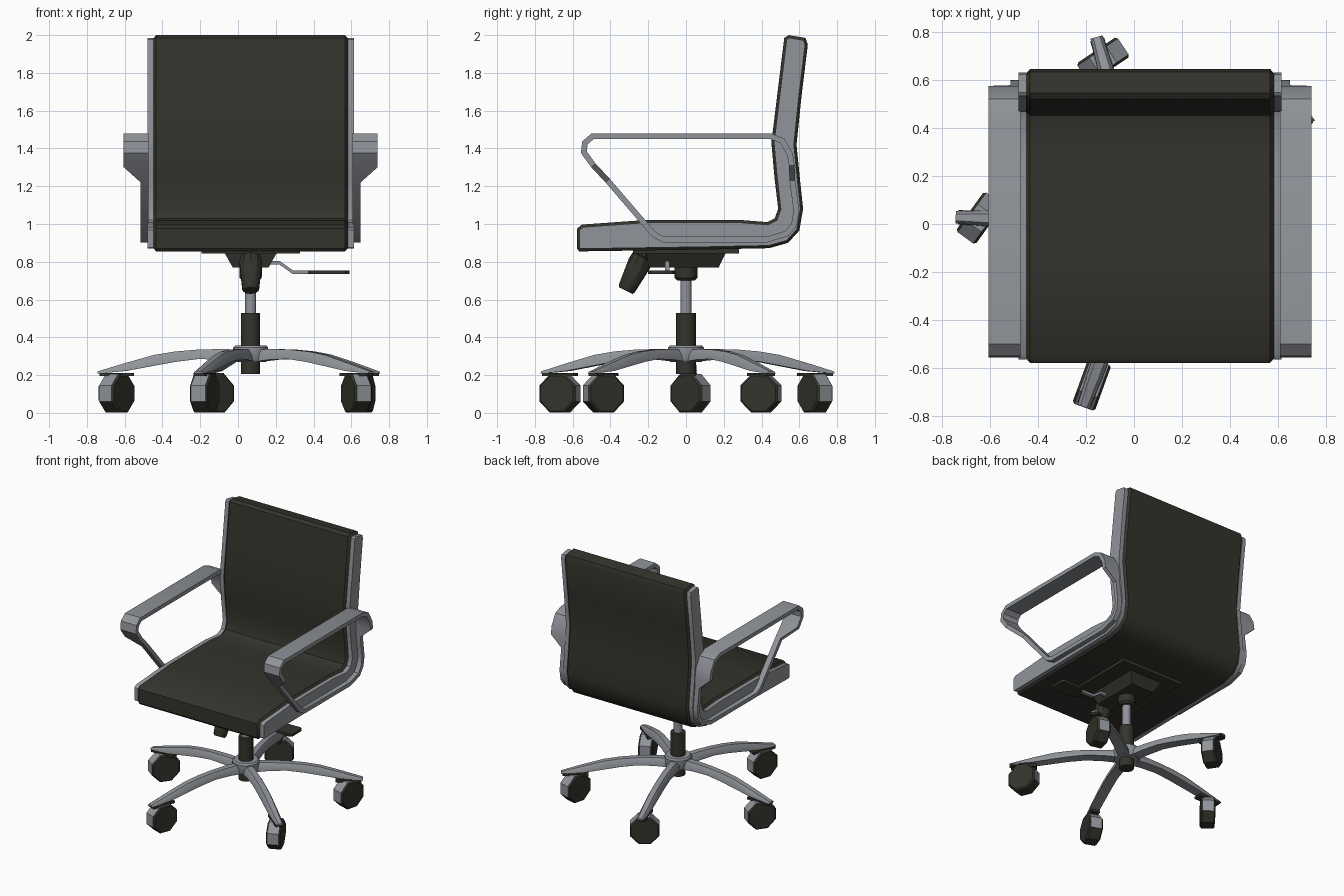
import bpy, bmesh, math
from mathutils import Vector, Matrix

if "Cube" in bpy.data.objects:
    bpy.data.objects.remove(bpy.data.objects["Cube"])

CX = 0.067  # chair centre line


def material(name, rgb):
    m = bpy.data.materials.new(name)
    m.diffuse_color = (*rgb, 1)
    m.use_nodes = True
    m.node_tree.nodes["Principled BSDF"].inputs["Base Color"].default_value = m.diffuse_color
    return m


DARK = material("dark olive upholstery", (0.034, 0.033, 0.025))
GREY = material("satin grey metal", (0.28, 0.295, 0.32))


def loft(name, rings, mat, closed=False, smooth=35, matrix=None):
    """Skin a list of equal-length rings; cap the ends unless closed."""
    bm = bmesh.new()
    vs = [[bm.verts.new(p) for p in r] for r in rings]
    n, k = len(rings[0]), len(rings)
    for i in range(k if closed else k - 1):
        a, b = vs[i], vs[(i + 1) % k]
        for j in range(n):
            bm.faces.new((a[j], a[(j + 1) % n], b[(j + 1) % n], b[j]))
    if not closed:
        bm.faces.new(vs[0])
        bm.faces.new(vs[-1])
    bmesh.ops.recalc_face_normals(bm, faces=bm.faces)
    me = bpy.data.meshes.new(name)
    bm.to_mesh(me)
    bm.free()
    me.materials.append(mat)
    if smooth:
        me.shade_smooth()
        me.set_sharp_from_angle(angle=math.radians(smooth))
    ob = bpy.data.objects.new(name, me)
    bpy.context.collection.objects.link(ob)
    if matrix:
        ob.matrix_world = matrix
    return ob


def turned(name, profile, mat, sides=14, matrix=None, smooth=35):
    """Round part from (radius, height) pairs."""
    rings = [[(r * math.cos(2 * math.pi * (i + .5) / sides),
               r * math.sin(2 * math.pi * (i + .5) / sides), z) for i in range(sides)]
             for r, z in profile]
    return loft(name, rings, mat, smooth=smooth,
                matrix=matrix or Matrix.Translation((CX, 0, 0)))


def offset(pts, d):
    """Mitred offset of a closed counter-clockwise 2D loop; positive d goes inward."""
    out = []
    for i, p in enumerate(pts):
        p = Vector(p)
        e1 = (p - Vector(pts[i - 1])).normalized()
        e2 = (Vector(pts[(i + 1) % len(pts)]) - p).normalized()
        n1, n2 = Vector((-e1.y, e1.x)), Vector((-e2.y, e2.x))
        out.append(p + (n1 + n2) * (d / (1 + n1.dot(n2))))
    return out


def rect(x, y, z, hx, hy):
    return [(x - hx, y - hy, z), (x + hx, y - hy, z), (x + hx, y + hy, z), (x - hx, y + hy, z)]


# Seat and back: one continuous side profile (y, z), counter-clockwise
PROFILE = [(-.565, .855), (.1, .865), (.44, .872), (.54, .9), (.6, .965), (.62, 1.08),
           (.602, 1.25), (.585, 1.42), (.612, 1.68), (.645, 1.95), (.633, 1.985), (.545, 2.0),
           (.52, 1.985), (.485, 1.7), (.452, 1.43), (.468, 1.25), (.488, 1.08), (.47, 1.03),
           (.43, 1.01), (.28, 1.022), (-.2, 1.022), (-.55, .997), (-.578, .975), (-.578, .87)]


def slab(name, sections, mat):
    return loft(name, [[(x, p[0], p[1]) for p in offset(PROFILE, d)] for x, d in sections], mat)


slab("seat_and_back", [(CX - .518, .02), (CX - .5, 0), (CX + .5, 0), (CX + .518, .02)], DARK)

# Arm loop centre line (y, z)
ARM = [(.45, 1.464), (-.495, 1.464), (-.535, 1.43), (-.541, 1.38), (-.49, 1.31), (-.415, 1.23),
       (-.17, .945), (-.12, .918), (.43, .918), (.535, .95), (.573, 1.0), (.584, 1.07),
       (.574, 1.15), (.563, 1.23), (.56, 1.31), (.55, 1.37), (.51, 1.44)]


def arm_width(z):
    return .582 + .09 * min(1, max(0, (z - 1.23) / .08))


for s, side in ((-1, "left"), (1, "right")):
    # Metal side rails
    slab(side + "_side_rail", [(CX + s * .515, .014), (CX + s * .547, .014)], GREY)
    # Arm loops, flat bands widening towards the top
    rings = []
    for c, a, b in zip(ARM, offset(ARM, .015), offset(ARM, -.015)):
        w = arm_width(c[1])
        rings.append([(CX + s * x, p[0], p[1])
                      for x, p in ((.54, a), (w, a), (w, b), (.54, b))])
    loft(side + "_armrest", rings, GREY, closed=True)

# Under-seat mechanism
loft("seat_plate", [rect(CX, 0, .845, .26, .28), rect(CX, 0, .875, .26, .28)], DARK, smooth=0)
loft("tilt_mechanism", [rect(CX, -.012, .77, .095, .185), rect(CX, 0, .85, .14, .212)],
     DARK, smooth=0)

# Tension knob, leaning forward
axis = Vector((0, -.09, -.18))
knob = Matrix.Translation((CX, -.215, .855)) @ axis.to_track_quat('Z', 'Y').to_matrix().to_4x4()
turned("tension_knob", [(.035, -.02), (.035, .03), (.058, .035), (.062, .07), (.047, .22),
                        (.04, .232)], DARK, 10, knob)

# Height lever with flat paddle
loft("lever_rod", [[(x, -.1 + dy, z + dz) for dy, dz in
                    ((-.012, -.01), (.012, -.01), (.012, .01), (-.012, .01))]
                   for x, z in ((.13, .795), (.22, .795), (.29, .745), (.39, .745))], GREY, smooth=0)
loft("lever_paddle", [[(x, -.13 + dy * w, .745 + dz) for dy, dz in
                       ((-1, -.009), (1, -.009), (1, .009), (-1, .009))]
                      for x, w in ((.37, .03), (.43, .065), (.57, .07), (.59, .055))],
     DARK, smooth=0)

# Centre column
turned("column_collar", [(.045, .7), (.06, .715), (.062, .78)], DARK)
turned("gas_lift_rod", [(.03, .5), (.03, .72)], GREY)
turned("column_sleeve", [(.052, .205), (.052, .53)], DARK)
turned("base_hub", [(.085, .27), (.095, .285), (.095, .345), (.085, .357)], GREY)

# Five arched legs with casters: radius, bottom, top, half width
LEG = [(.04, .27, .335, .042), (.16, .282, .338, .04), (.28, .285, .335, .038),
       (.4, .27, .325, .037), (.51, .25, .307, .036), (.66, .222, .265, .034),
       (.81, .208, .22, .026)]
for i, roll in enumerate((34, 54, 70, 113, 75)):
    ang = math.radians(106 + 72 * i)
    spin = Matrix.Translation((CX, 0, 0)) @ Matrix.Rotation(ang, 4, 'Z')
    loft(f"base_leg_{i + 1}",
         [[(r, -w, b), (r, w, b), (r, w * .95, b + .5 * (t - b)), (r, w * .55, t),
           (r, -w * .55, t), (r, -w * .95, b + .5 * (t - b))] for r, b, t, w in LEG],
         GREY, matrix=spin, smooth=40)
    loft(f"caster_plate_{i + 1}", [rect(.71, 0, .195, .09, .03), rect(.71, 0, .212, .09, .03)],
         DARK, smooth=0, matrix=spin)
    # Octagonal wheel; the upper rim is the grey hood
    pos = spin @ Vector((.71, 0, .103))
    turn = Matrix.Translation(pos) @ Matrix.Rotation(math.radians(roll), 4, 'Z')
    wheel = turned(f"caster_{i + 1}", [(.1, -.05), (.11, -.04), (.11, .04), (.1, .05)], DARK, 8,
                   turn @ Matrix.Rotation(math.pi / 2, 4, 'X'), smooth=0)
    wheel.data.materials.append(GREY)
    for f in wheel.data.polygons:
        # local y is world up, local z is the axle
        if abs(f.normal.z) < .5 and f.normal.y > -.1:
            f.material_index = 1
